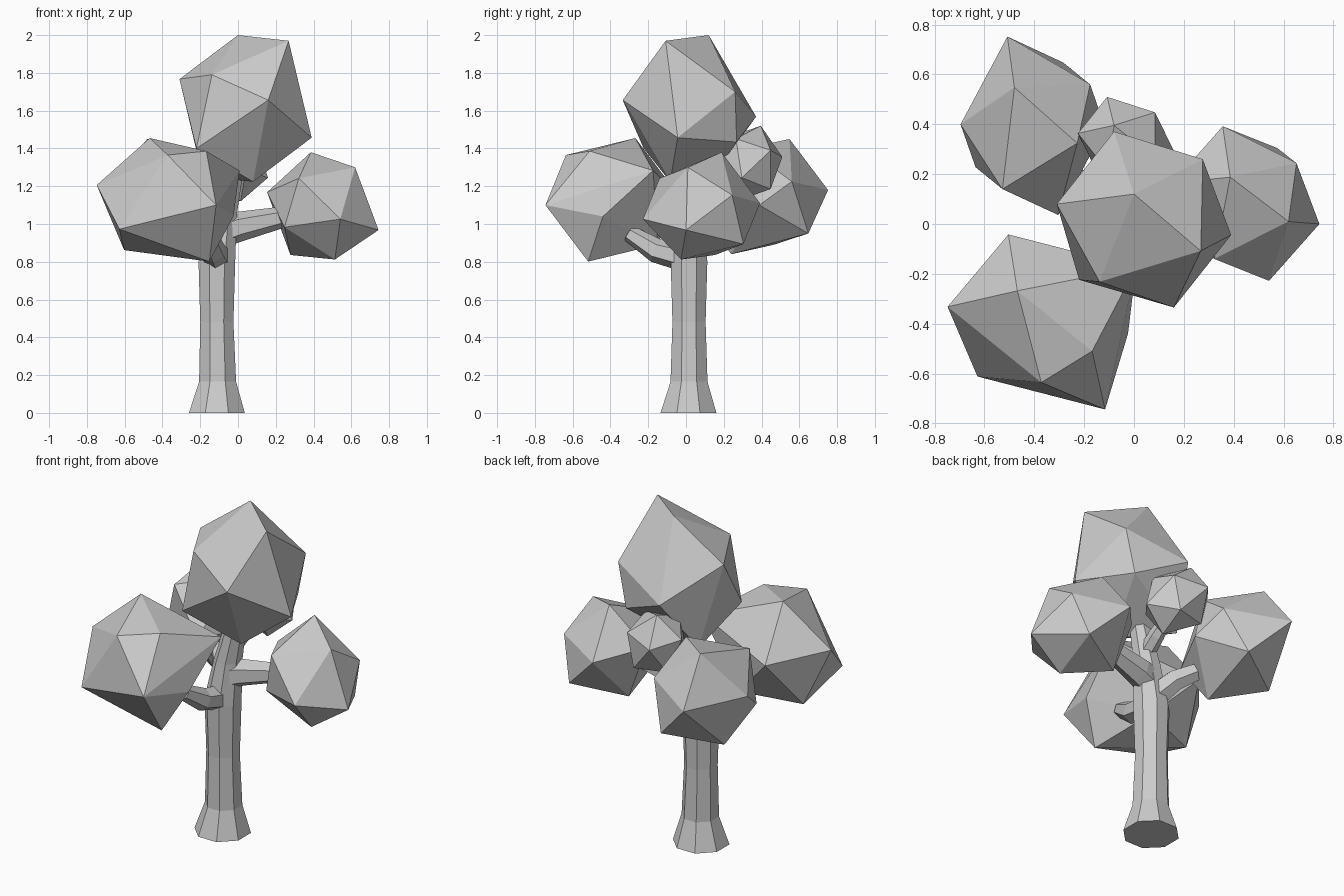
import bpy
import bmesh
import math
from mathutils import Vector

old = bpy.data.objects.get("Cube")
if old:
    bpy.data.objects.remove(old, do_unlink=True)

grey = bpy.data.materials.new("plain grey")
grey.use_nodes = True
colour = (0.6, 0.6, 0.6, 1)
grey.diffuse_color = colour
grey.node_tree.nodes["Principled BSDF"].inputs["Base Color"].default_value = colour


def finish(name, bm):
    """Turn a bmesh into a flat-shaded object."""
    bmesh.ops.recalc_face_normals(bm, faces=bm.faces)
    mesh = bpy.data.meshes.new(name)
    bm.to_mesh(mesh)
    bm.free()
    mesh.materials.append(grey)
    obj = bpy.data.objects.new(name, mesh)
    bpy.context.collection.objects.link(obj)
    return obj


def limb(name, path, sides, level=False):
    """Tapered tube through (x, y, z, radius) stations."""
    bm = bmesh.new()
    points = [Vector(p[:3]) for p in path]
    rings = []
    for i, p in enumerate(points):
        along = points[min(i + 1, len(points) - 1)] - points[max(i - 1, 0)]
        if level:
            side, up = Vector((1, 0, 0)), Vector((0, 1, 0))
        else:
            side = along.cross(Vector((0, 0, 1))).normalized()
            up = side.cross(along).normalized()
        ring = []
        for k in range(sides):
            a = math.tau * (k + 0.5) / sides
            offset = side * math.cos(a) + up * math.sin(a)
            ring.append(bm.verts.new(p + offset * path[i][3]))
        rings.append(ring)
    for low, high in zip(rings, rings[1:]):
        for k in range(sides):
            n = (k + 1) % sides
            bm.faces.new((low[k], low[n], high[n], high[k]))
    bm.faces.new(rings[0])
    bm.faces.new(rings[-1])
    return finish(name, bm)


def crown(name, centre, half, uneven=None):
    """Twenty-sided crown: six corners and their opposites through the centre.
    Corners listed in uneven replace the opposite of that index."""
    bm = bmesh.new()
    c = Vector(centre)
    for i, corner in enumerate(half):
        p = Vector(corner)
        bm.verts.new(p)
        bm.verts.new((uneven or {}).get(i, 2 * c - p))
    bmesh.ops.convex_hull(bm, input=bm.verts)
    return finish(name, bm)


# Trunk with a flared foot, leaning into the top crown
limb("trunk", [(-.112, .013, 0, .16), (-.108, .016, .165, .106),
               (-.112, .016, .48, .095), (-.112, .016, .8, .105),
               (-.08, .02, 1.05, .08), (0, .02, 1.4, .05)], 8, level=True)

# Branches
limb("front_branch", [(-.11, 0, .82, .075), (-.13, -.16, .86, .065),
                      (-.16, -.3, .95, .045)], 6)
limb("left_branch", [(-.1, .02, .95, .08), (0, .04, .985, .08),
                     (.3, .07, 1.05, .05)], 6)
limb("back_branch", [(-.11, .03, .86, .075), (-.19, .13, .96, .065),
                     (-.33, .27, 1.04, .045)], 6)
limb("upper_back_branch", [(-.06, .02, 1.12, .05), (-.045, .14, 1.19, .045),
                           (-.035, .27, 1.28, .03)], 6)

# Crowns
crown("top_crown", (.04, .018, 1.612),
      [(0, .12, 2), (.268, -.108, 1.97), (-.31, .08, 1.767),
       (-.138, -.232, 1.79), (.16, -.335, 1.656), (-.22, -.224, 1.4)],
      {5: (.276, .26, 1.7)})
crown("front_crown", (-.31, -.393, 1.128),
      [(-.468, -.268, 1.455), (-.372, -.636, 1.365), (-.168, -.51, 1.386),
       (-.748, -.332, 1.206), (-.116, -.744, 1.1), (-.628, -.612, .973)],
      {2: (-.603, -.27, .862), 3: (-.024, -.44, 1.04)})
crown("back_crown", (-.406, .394, 1.145),
      [(-.508, .752, 1.18), (-.48, .548, 1.45), (-.696, .4, 1.19),
       (-.636, .228, 1.065), (-.528, .14, 1.34), (-.228, .324, 1.4)])
crown("left_crown", (.449, .082, 1.068),
      [(.386, .188, 1.38), (.62, .01, 1.3), (.356, .392, 1.11),
       (.652, .244, 1.153), (.744, 0, .968), (.576, .304, .894)],
      {0: (.513, -.026, .812)})
crown("small_back_crown", (-.033, .33, 1.32),
      [(-.08, .396, 1.52), (.084, .448, 1.39), (-.108, .51, 1.355),
       (-.225, .364, 1.395), (.085, .264, 1.452), (.04, .448, 1.185)])
